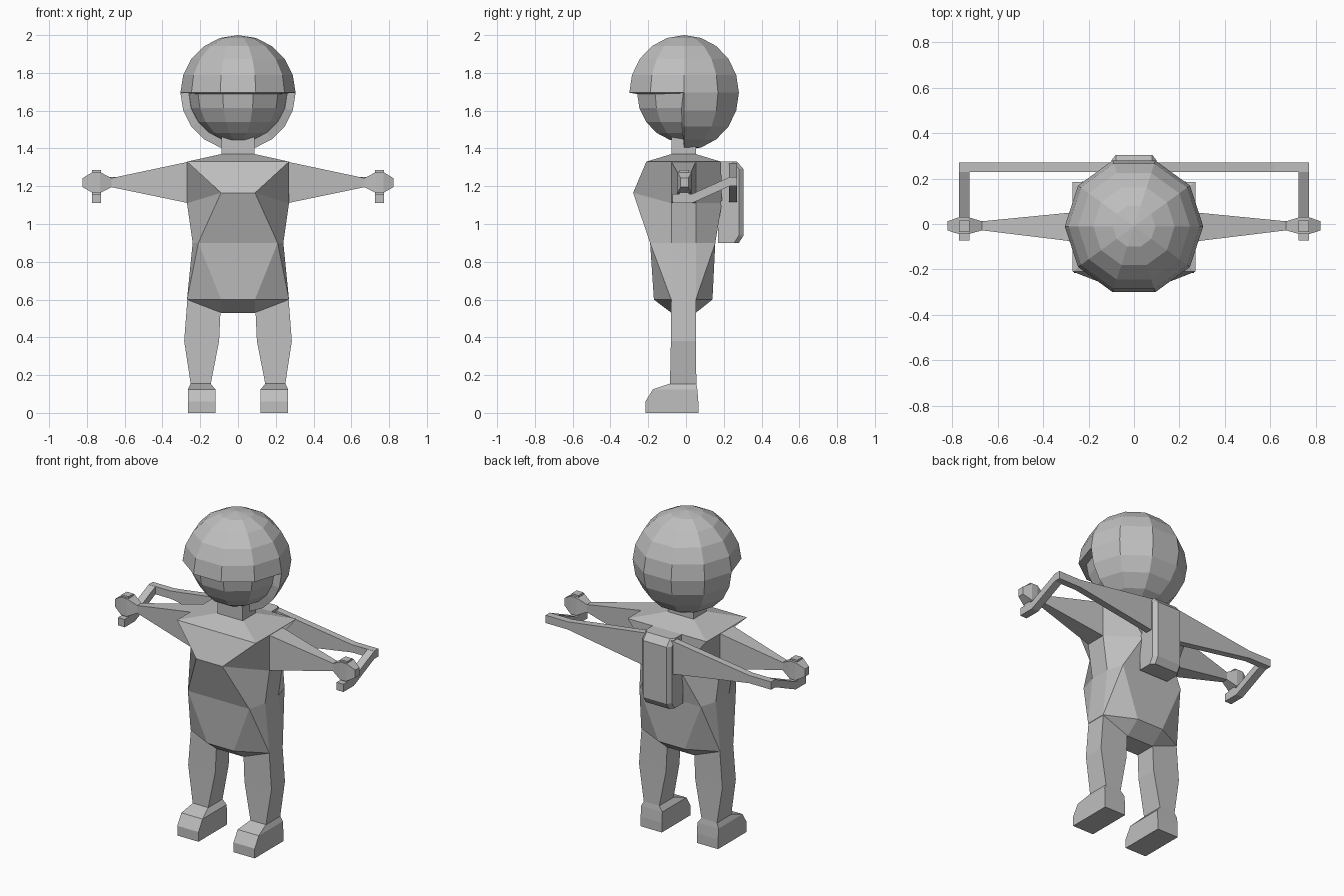
import bpy, bmesh, math
from mathutils import Vector

cube = bpy.data.objects.get("Cube")
if cube:
    bpy.data.objects.remove(cube)

grey = bpy.data.materials.new("plain_grey")
grey.use_nodes = True
COLOUR = (0.52, 0.52, 0.52, 1)
grey.diffuse_color = COLOUR
grey.node_tree.nodes["Principled BSDF"].inputs["Base Color"].default_value = COLOUR


def finish(bm, name):
    bmesh.ops.remove_doubles(bm, verts=bm.verts, dist=0.0005)
    bmesh.ops.recalc_face_normals(bm, faces=bm.faces)
    mesh = bpy.data.meshes.new(name)
    bm.to_mesh(mesh)
    bm.free()
    mesh.materials.append(grey)
    obj = bpy.data.objects.new(name, mesh)
    bpy.context.collection.objects.link(obj)
    return obj


def loft(name, rings):
    """Skin a list of equal-length point rings and cap both ends."""
    bm = bmesh.new()
    rows = [[bm.verts.new(p) for p in ring] for ring in rings]
    n = len(rows[0])
    for a, b in zip(rows, rows[1:]):
        for i in range(n):
            j = (i + 1) % n
            bm.faces.new((a[i], a[j], b[j], b[i]))
    bm.faces.new(rows[0])
    bm.faces.new(rows[-1])
    return finish(bm, name)


def rect_z(z, x0, x1, y0, y1):
    return [(x0, y0, z), (x1, y0, z), (x1, y1, z), (x0, y1, z)]


def rect_x(x, y0, y1, z0, z1):
    return [(x, y0, z0), (x, y1, z0), (x, y1, z1), (x, y0, z1)]


def flip(rings, side):
    return [[(x * side, y, z) for x, y, z in ring] for ring in rings]


# Head and helmet: ten-sided spheres
HEAD = Vector((0, -0.01, 1.695))


def ball(radius):
    bm = bmesh.new()
    rows = []
    for k in range(11):
        t = math.pi * k / 10
        rows.append([bm.verts.new(HEAD + radius * Vector((
            math.sin(t) * math.cos(math.tau * i / 10),
            math.sin(t) * math.sin(math.tau * i / 10),
            math.cos(t)))) for i in range(10)])
    for a, b in zip(rows, rows[1:]):
        for i in range(10):
            j = (i + 1) % 10
            bm.faces.new((a[i], b[i], b[j], a[j]))
    bmesh.ops.remove_doubles(bm, verts=bm.verts, dist=0.0005)
    return bm


finish(ball(0.262), "head")

# The helmet is open at the lower front
shell = ball(0.305)
opening = [f for f in shell.faces
           if f.calc_center_median().z < HEAD.z and f.calc_center_median().y < HEAD.y]
bmesh.ops.delete(shell, geom=opening, context='FACES')
helmet = finish(shell, "helmet")
thick = helmet.modifiers.new("thickness", 'SOLIDIFY')
thick.thickness = 0.045
thick.offset = -1

# Neck
NEAR, FAR = -0.078, 0.052
loft("neck", [rect_z(z, -0.087, 0.087, NEAR, FAR) for z in (1.35, 1.5)])


# Torso: faceted rings, with some corners merged into their neighbours
def torso_ring(z, mid, corner, side, z_front=None):
    zf = z_front or z
    half = [(mid[0], mid[1], zf), (corner[0], corner[1], zf if corner == mid else z),
            (side, NEAR, z), (side, FAR, z),
            (corner[0], corner[2], z), (mid[0], mid[2], z)]
    return half + [(-x, y, h) for x, y, h in reversed(half)]


CORE = (0.09, NEAR, FAR)
chest, waist = (0.09, -0.28, 0.19), (0.21, -0.19, 0.155)
loft("torso", [
    torso_ring(1.37, CORE, CORE, 0.09),
    torso_ring(1.33, (0.09, -0.21, 0.185), (0.27, -0.21, 0.185), 0.27),
    torso_ring(1.11, chest, chest, 0.27, 1.165),
    torso_ring(0.9, waist, waist, 0.24),
    torso_ring(0.6, (0.09, -0.17, 0.14), (0.27, NEAR, FAR), 0.27),
    torso_ring(0.53, CORE, CORE, 0.09),
])

# Limbs, feet and controls on both sides
for label, side in (("left", 1), ("right", -1)):
    loft(label + "_leg", flip([
        rect_z(0.6, 0.09, 0.268, NEAR, FAR),
        rect_z(0.38, 0.1, 0.285, -0.08, FAR),
        rect_z(0.15, 0.145, 0.25, -0.085, 0.055)], side))

    loft(label + "_foot", flip([
        rect_z(0, 0.12, 0.265, -0.215, 0.065),
        rect_z(0.06, 0.12, 0.265, -0.215, 0.065),
        rect_z(0.125, 0.12, 0.265, -0.175, 0.06),
        rect_z(0.155, 0.145, 0.25, -0.085, 0.055)], side))

    loft(label + "_arm", flip([
        rect_x(0.26, NEAR, FAR, 1.11, 1.33),
        rect_x(0.67, -0.028, 0.012, 1.195, 1.243)], side))

    loft(label + "_hand", flip([
        rect_x(0.67, -0.028, 0.012, 1.195, 1.243),
        rect_x(0.73, -0.045, 0.03, 1.165, 1.275),
        rect_x(0.77, -0.045, 0.03, 1.165, 1.275),
        rect_x(0.822, -0.028, 0.012, 1.195, 1.243)], side))

    # Upright grip through the hand
    loft(label + "_grip", flip([
        rect_z(z, 0.725, 0.772, -0.035, 0.015) for z in (1.13, 1.285)], side))

    # Control bar from the hand back to the wing
    loft(label + "_control_bar", flip([
        [(0.725, y, z), (0.772, y, z), (0.772, y, z + 0.048), (0.725, y, z + 0.048)]
        for y, z in ((-0.072, 1.11), (0.03, 1.11), (0.23, 1.2), (0.27, 1.2))], side))

    # Tapered wing out of the pack
    loft(label + "_wing", flip([
        rect_x(0.06, 0.228, 0.27, 1.11, 1.325),
        rect_x(0.62, 0.228, 0.27, 1.2, 1.248),
        rect_x(0.772, 0.228, 0.27, 1.2, 1.248)], side))

# Backpack with bevelled rear edges


def pack_ring(z, back):
    half = [(0.1, 0.17, z), (0.1, back - 0.025, z), (0.08, back, z)]
    return half + [(-x, y, h) for x, y, h in reversed(half)]


loft("backpack", [pack_ring(0.9, 0.28), pack_ring(0.94, 0.305),
                  pack_ring(1.29, 0.305), pack_ring(1.33, 0.27)])
